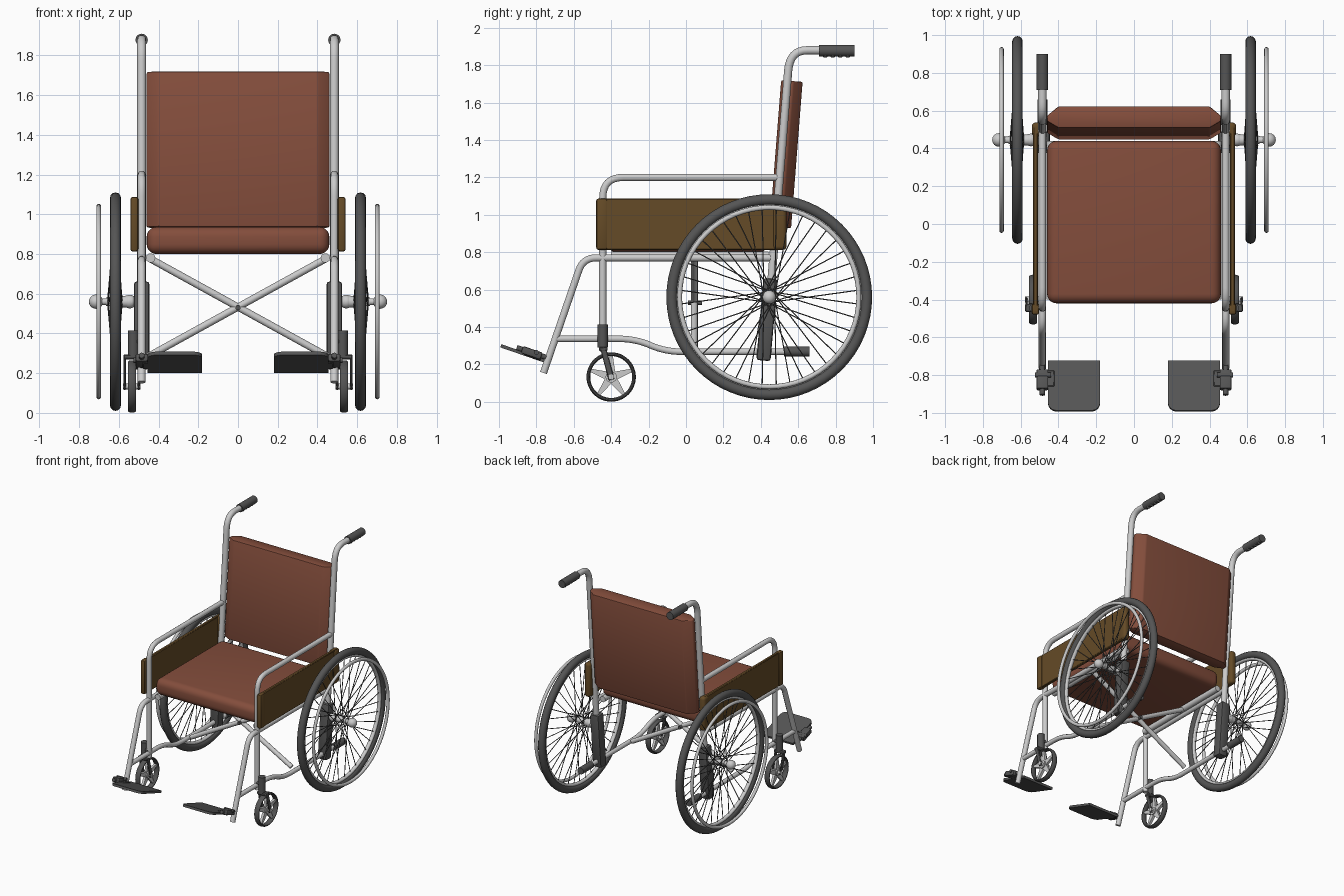
import bpy, bmesh
from math import sin, cos, pi, radians
from mathutils import Vector, Matrix

if "Cube" in bpy.data.objects:
    bpy.data.objects.remove(bpy.data.objects["Cube"])


def material(name, rgb):
    m = bpy.data.materials.new(name)
    m.diffuse_color = (*rgb, 1)
    m.use_nodes = True
    m.node_tree.nodes["Principled BSDF"].inputs["Base Color"].default_value = m.diffuse_color
    return m


RED = material("red_upholstery", (0.23, 0.075, 0.045))
BROWN = material("brown_panel", (0.13, 0.07, 0.02))
DARK = material("dark_rubber", (0.09, 0.09, 0.09))


def finish(ob, mat=None, mirror=True):
    if mat:
        ob.data.materials.append(mat)
    if mirror:
        ob.modifiers.new("mirror", 'MIRROR')
    bpy.ops.object.select_all(action='DESELECT')
    ob.select_set(True)
    bpy.context.view_layer.objects.active = ob
    bpy.ops.object.shade_smooth_by_angle(angle=radians(40))
    return ob


def from_bm(name, bm, mat=None, mirror=True):
    bmesh.ops.recalc_face_normals(bm, faces=bm.faces)
    me = bpy.data.meshes.new(name)
    bm.to_mesh(me)
    bm.free()
    ob = bpy.data.objects.new(name, me)
    bpy.context.collection.objects.link(ob)
    return finish(ob, mat, mirror)


def add_rod(bm, p, q, r1, r2=None, seg=16):
    p, q = Vector(p), Vector(q)
    d = q - p
    m = Matrix.Translation((p + q) / 2) @ d.to_track_quat('Z', 'Y').to_matrix().to_4x4()
    bmesh.ops.create_cone(bm, cap_ends=True, segments=seg, radius1=r1,
                          radius2=r1 if r2 is None else r2, depth=d.length, matrix=m)


def add_ball(bm, c, r):
    bmesh.ops.create_uvsphere(bm, u_segments=16, v_segments=10, radius=r,
                              matrix=Matrix.Translation(c))


def add_ring(bm, c, major, half_w, half_t, n=64, k=12):
    """Wheel ring about the x axis with an elliptical section."""
    rows = []
    for i in range(n):
        a = 2 * pi * i / n
        row = []
        for j in range(k):
            b = 2 * pi * j / k
            r = major + half_t * cos(b)
            row.append(bm.verts.new((c[0] + half_w * sin(b), c[1] + r * cos(a), c[2] + r * sin(a))))
        rows.append(row)
    for i in range(n):
        for j in range(k):
            u, v = rows[i], rows[(i + 1) % n]
            bm.faces.new((u[j], v[j], v[(j + 1) % k], u[(j + 1) % k]))


def box(name, c, size, tilt=0, bevel=0.01, seg=2, mat=None, mirror=True):
    bm = bmesh.new()
    bmesh.ops.create_cube(bm, size=1, matrix=Matrix.Diagonal((*size, 1)))
    bmesh.ops.bevel(bm, geom=bm.edges[:], offset=bevel, segments=seg, profile=0.5, affect='EDGES')
    bm.transform(Matrix.Translation(c) @ Matrix.Rotation(radians(tilt), 4, 'X'))
    return from_bm(name, bm, mat, mirror)


def extruded(name, outline, vec, xf, bevel=0.0, mat=None, mirror=True):
    bm = bmesh.new()
    f = bm.faces.new([bm.verts.new(p) for p in outline])
    g = bmesh.ops.extrude_face_region(bm, geom=[f])
    bmesh.ops.translate(bm, vec=vec, verts=[v for v in g['geom'] if isinstance(v, bmesh.types.BMVert)])
    if bevel:
        bmesh.ops.bevel(bm, geom=bm.edges[:], offset=bevel, segments=2, profile=0.5, affect='EDGES')
    bm.transform(xf)
    return from_bm(name, bm, mat, mirror)


def tube(name, x, yz, r, fillet=0.08, mat=None):
    """Bent tube in a side plane with rounded corners."""
    P = [Vector((x, y, z)) for y, z in yz]
    pts = [P[0]]
    for a, b, c in zip(P, P[1:], P[2:]):
        s = b + (a - b).normalized() * min(fillet, (a - b).length * 0.48)
        e = b + (c - b).normalized() * min(fillet, (c - b).length * 0.48)
        pts += [s.lerp(b, t / 8).lerp(b.lerp(e, t / 8), t / 8) for t in range(9)]
    pts.append(P[-1])
    cu = bpy.data.curves.new(name, 'CURVE')
    cu.dimensions = '3D'
    cu.bevel_depth, cu.bevel_resolution, cu.use_fill_caps = r, 3, True
    sp = cu.splines.new('POLY')
    sp.points.add(len(pts) - 1)
    for q, p in zip(sp.points, pts):
        q.co = (*p, 1)
    ob = bpy.data.objects.new(name, cu)
    bpy.context.collection.objects.link(ob)
    bpy.ops.object.select_all(action='DESELECT')
    ob.select_set(True)
    bpy.context.view_layer.objects.active = ob
    bpy.ops.object.convert(target='MESH')
    return finish(bpy.context.view_layer.objects.active, mat)


def rods(name, items, mat=None, seg=16):
    bm = bmesh.new()
    for it in items:
        add_rod(bm, *it, seg=seg)
    return from_bm(name, bm, mat)


# frame tubes
X = 0.485
tube("back_post", X, [(0.425, 0.25), (0.555, 1.88), (0.75, 1.88)], 0.023, 0.11)
tube("armrest_tube", X, [(-0.445, 0.30), (-0.445, 1.20), (0.50, 1.20)], 0.02, 0.11)
tube("front_leg", X, [(0.46, 0.77), (-0.55, 0.77), (-0.762, 0.155)], 0.02, 0.07)
tube("lower_rail", X, [(-0.69, 0.337), (-0.27, 0.337), (-0.11, 0.268), (0.60, 0.268)], 0.018, 0.09)
tube("seat_rail", 0.44, [(-0.40, 0.78), (0.44, 0.78)], 0.024)

# grips and rail end caps
bm = bmesh.new()
add_rod(bm, (X, 0.71, 1.878), (X, 0.90, 1.878), 0.031, seg=20)
for i in range(4):
    add_ball(bm, (X, 0.745 + i * 0.04, 1.857), 0.017)
from_bm("push_grip", bm, DARK)
rods("rail_end_cap", [((X, 0.525, 0.27), (X, 0.66, 0.27), 0.027)], DARK)

# cross brace: the mirror makes the second bar
rods("cross_brace", [((-0.45, 0.045, 0.285), (0.44, 0.045, 0.775), 0.018)])
rods("brace_pivot", [((0, 0.01, 0.53), (0, 0.085, 0.53), 0.013)], DARK)

# upholstery
box("seat", (0, 0.01, 0.868), (0.92, 0.86, 0.137), 0, 0.05, 5, RED, False)
section = [(-0.40, -0.055), (0.40, -0.055), (0.46, -0.02), (0.46, 0.01), (0.40, 0.06), (-0.40, 0.06),
           (-0.46, 0.01), (-0.46, -0.02)]
extruded("backrest", [(x, y, 0) for x, y in section], (0, 0, 0.785),
         Matrix.Translation((0, 0.502, 0.933)) @ Matrix.Rotation(radians(-4.5), 4, 'X'),
         0.008, RED, False)

# side panels, thicker where they wrap the posts
box("side_panel", (0.521, 0.025, 0.95), (0.026, 0.98, 0.275), 0, 0.005, 1, BROWN)
box("panel_front_wrap", (0.522, -0.45, 0.95), (0.04, 0.06, 0.275), 0, 0.012, 2, BROWN)
box("panel_rear_wrap", (0.515, 0.50, 0.95), (0.052, 0.075, 0.275), 0, 0.02, 3, BROWN)

# axle mount
box("axle_mount", (X, 0.433, 0.44), (0.078, 0.076, 0.44), -5, 0.014, 2, DARK)

# rear wheels
C = Vector((0.617, 0.445, 0.56))
bm = bmesh.new()
add_ring(bm, C, 0.521, 0.028, 0.029)
from_bm("rear_tyre", bm, DARK)
bm = bmesh.new()
add_ring(bm, C, 0.488, 0.016, 0.012)
from_bm("rear_rim", bm)
bm = bmesh.new()
add_ring(bm, C + Vector((0.084, 0, 0)), 0.479, 0.012, 0.013)
from_bm("hand_rim", bm)
bm = bmesh.new()
for x0, x1, r0, r1 in ((0.48, 0.72, 0.017, 0.017), (0.535, 0.585, 0.033, 0.028),
                       (0.575, 0.665, 0.026, 0.022)):
    add_rod(bm, (x0, C.y, C.z), (x1, C.y, C.z), r0, r1)
add_ball(bm, (0.715, C.y, C.z), 0.036)
add_ball(bm, (0.545, C.y, C.z), 0.034)
from_bm("rear_hub", bm)
spokes = []
for i in range(40):
    a = 2 * pi * (i + 0.5) / 40
    h = a + (1.2 if i // 2 % 2 else -1.2)
    x = 0.585 if i % 2 else 0.655
    spokes.append(((x, C.y + 0.03 * cos(h), C.z + 0.03 * sin(h)),
                   (C.x, C.y + 0.485 * cos(a), C.z + 0.485 * sin(a)), 0.003))
rods("rear_spokes", spokes, DARK, 6)

# casters
K = Vector((0.534, -0.40, 0.133))
bm = bmesh.new()
add_ring(bm, K, 0.122, 0.022, 0.010, 48, 10)
from_bm("caster_tyre", bm, DARK)
bm = bmesh.new()
add_rod(bm, (0.492, K.y, K.z), (0.578, K.y, K.z), 0.015)
add_rod(bm, (0.515, K.y, K.z), (0.553, K.y, K.z), 0.03)
from_bm("caster_hub", bm)
star = []
for i in range(10):
    a = pi / 2 + pi * i / 5
    for d in ((-0.07, 0.07) if i % 2 == 0 else (0,)):
        r = 0.118 if i % 2 == 0 else 0.036
        star.append((0, r * cos(a + d), r * sin(a + d)))
extruded("caster_spokes", star, (0.02, 0, 0), Matrix.Translation(K - Vector((0.01, 0, 0))))
rods("caster_housing", [((0.527, -0.445, 0.29), (0.527, -0.445, 0.415), 0.027),
                        ((X, -0.445, 0.36), (0.527, -0.445, 0.36), 0.02)], DARK)
box("fork_crown", (0.534, -0.443, 0.282), (0.085, 0.045, 0.024), 0, 0.006, 1, DARK)
for side, x in (("inner", 0.500), ("outer", 0.570)):
    box("fork_" + side, (x, -0.421, 0.205), (0.011, 0.032, 0.18), 15, 0.004, 1, DARK)

# footrests with rounded front corners
plate = [(0.455, 0.0), (0.18, 0.0)]
for cx, a0 in ((0.225, 180), (0.41, 270)):
    plate += [(cx + 0.045 * cos(radians(a0 + t)), -0.235 + 0.045 * sin(radians(a0 + t)))
              for t in range(0, 91, 15)]
TILT = Matrix.Translation((0, -0.728, 0.20)) @ Matrix.Rotation(radians(-19), 4, 'X')
extruded("footplate", [(x, y, 0) for x, y in plate], (0, 0, 0.018), TILT, mat=DARK)
box("foot_clamp", (X, -0.825, 0.262), (0.062, 0.11, 0.04), -19, 0.008, 2, DARK)
box("foot_hinge", (0.45, -0.82, 0.245), (0.06, 0.09, 0.022), -19, 0.005, 1, DARK)
rods("foot_clamp_bolt", [((X, -0.74, 0.235), (X, -0.905, 0.29), 0.014),
                         ((0.44, -0.80, 0.265), (0.525, -0.80, 0.265), 0.013)], DARK)
